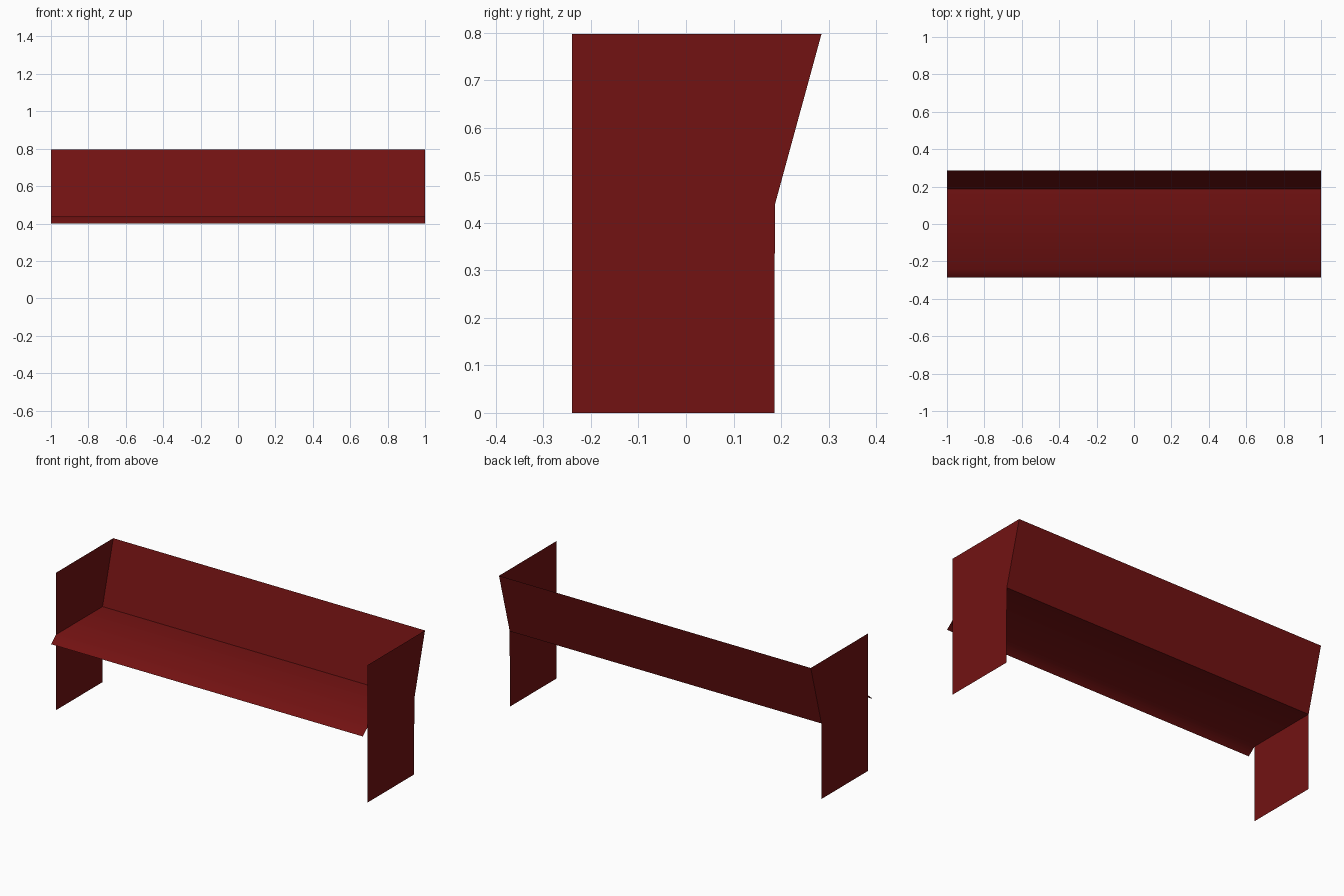
import bpy

if "Cube" in bpy.data.objects:
    bpy.data.objects.remove(bpy.data.objects["Cube"])

red = bpy.data.materials.new("dark_red")
red.diffuse_color = (0.17, 0.006, 0.006, 1)
red.use_nodes = True
red.node_tree.nodes["Principled BSDF"].inputs["Base Color"].default_value = red.diffuse_color


def sheet(name, verts, faces, smooth=False):
    """Thin sheet-metal part."""
    me = bpy.data.meshes.new(name)
    me.from_pydata(verts, [], faces)
    me.materials.append(red)
    for p in me.polygons:
        p.use_smooth = smooth
    ob = bpy.data.objects.new(name, me)
    bpy.context.collection.objects.link(ob)
    return ob


def extrude_x(name, profile, smooth=False):
    """Sweep an open (y, z) profile along the full bench width."""
    n = len(profile)
    verts = [(x, y, z) for x in (-1, 1) for y, z in profile]
    faces = [(i, i + n, i + n + 1, i + 1) for i in range(n - 1)]
    return sheet(name, verts, faces, smooth)


# seat with a folded front lip, and leaning backrest
extrude_x("seat", [(-0.285, 0.40), (-0.24, 0.438), (0.187, 0.438)], True)
extrude_x("backrest", [(0.187, 0.438), (0.285, 0.797)])

# end panels, mirrored left and right
outline = [(-0.24, 0), (0.186, 0), (0.187, 0.438), (0.285, 0.797), (-0.24, 0.797)]
for side, x in (("left", -1), ("right", 1)):
    order = range(5) if x > 0 else range(4, -1, -1)
    sheet(side + "_end_panel", [(x, y, z) for y, z in outline], [tuple(order)])
